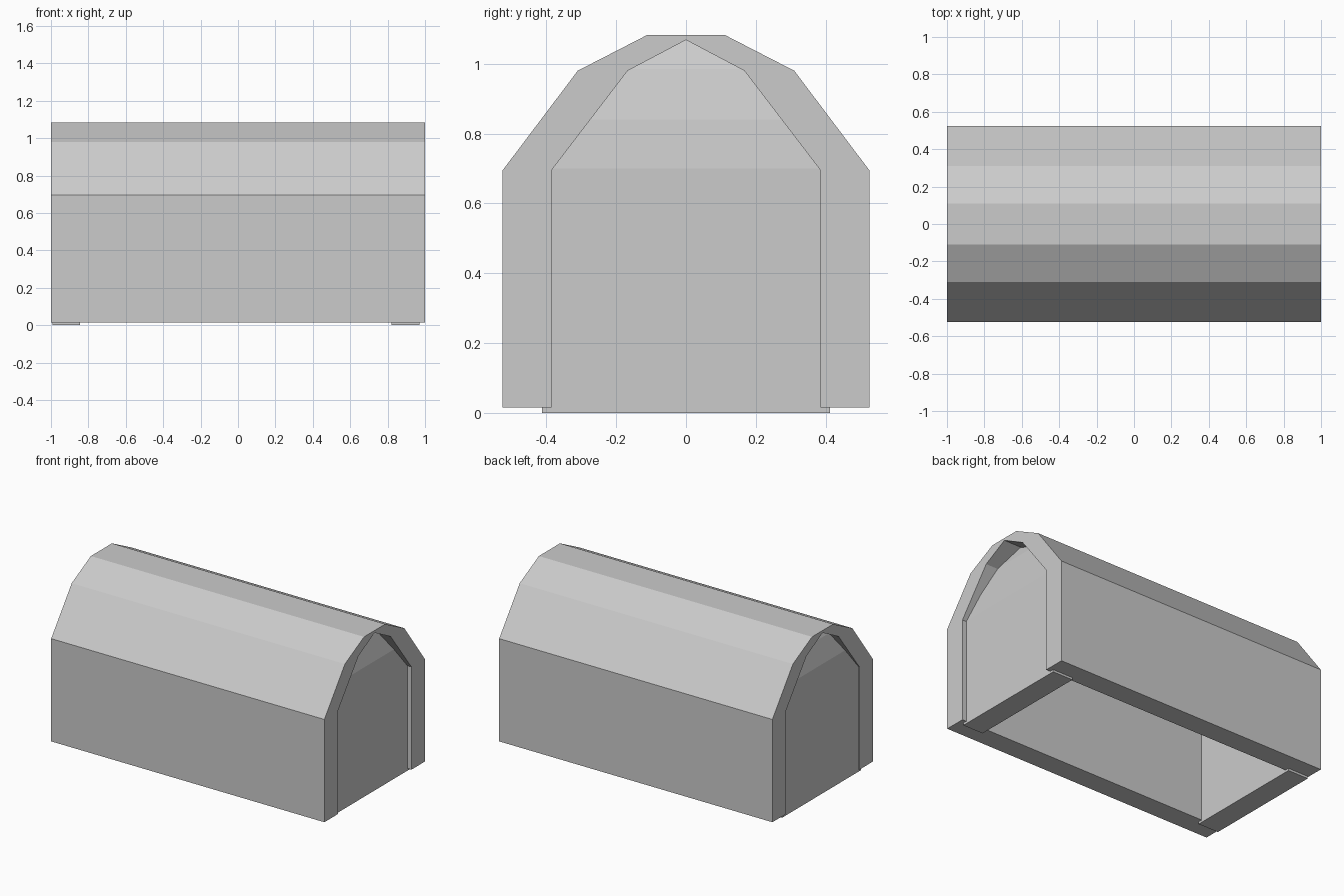
import bpy, bmesh

if "Cube" in bpy.data.objects:
    bpy.data.objects.remove(bpy.data.objects["Cube"])


def finish(bm, name):
    bmesh.ops.recalc_face_normals(bm, faces=bm.faces)
    mesh = bpy.data.meshes.new(name)
    bm.to_mesh(mesh)
    bm.free()
    obj = bpy.data.objects.new(name, mesh)
    bpy.context.collection.objects.link(obj)
    return obj


def extrude_x(name, profile, x0, x1):
    bm = bmesh.new()
    face = bm.faces.new([bm.verts.new((x0, y, z)) for y, z in profile])
    ext = bmesh.ops.extrude_face_region(bm, geom=[face], use_keep_orig=True)
    moved = [g for g in ext["geom"] if isinstance(g, bmesh.types.BMVert)]
    bmesh.ops.translate(bm, verts=moved, vec=(x1 - x0, 0, 0))
    return finish(bm, name)


# Arched shell: faceted outer outline joined to the narrower inner opening
outer = [(-0.525, 0.015), (-0.525, 0.695), (-0.31, 0.98), (-0.11, 1.083)]
inner = [(-0.385, 0.015), (-0.385, 0.695), (-0.167, 0.98)]
profile = outer + [(-y, z) for y, z in reversed(outer)]
profile += [(-y, z) for y, z in inner] + [(0, 1.068)] + list(reversed(inner))
extrude_x("arched_shell", profile, -1, 1)

# End walls: slabs that lean inwards above the eaves, (z, half width, lean)
LEVELS = [(0, 0.413, 0), (0.70, 0.41, 0), (0.84, 0.30, 0.02),
          (0.985, 0.185, 0.06), (1.075, 0.015, 0.10)]


def end_wall(name, x_outer, side, thickness=0.148):
    bm = bmesh.new()
    rings = []
    for z, w, lean in LEVELS:
        xo = x_outer - side * lean
        xi = xo - side * thickness
        rings.append([bm.verts.new((x, y, z))
                      for x, y in ((xo, -w), (xo, w), (xi, w), (xi, -w))])
    for a, b in zip(rings, rings[1:]):
        for i in range(4):
            j = (i + 1) % 4
            bm.faces.new((a[i], a[j], b[j], b[i]))
    bm.faces.new(rings[0])
    bm.faces.new(rings[-1])
    return finish(bm, name)


end_wall("right_end_wall", 0.97, 1)
end_wall("left_end_wall", -0.993, -1)
